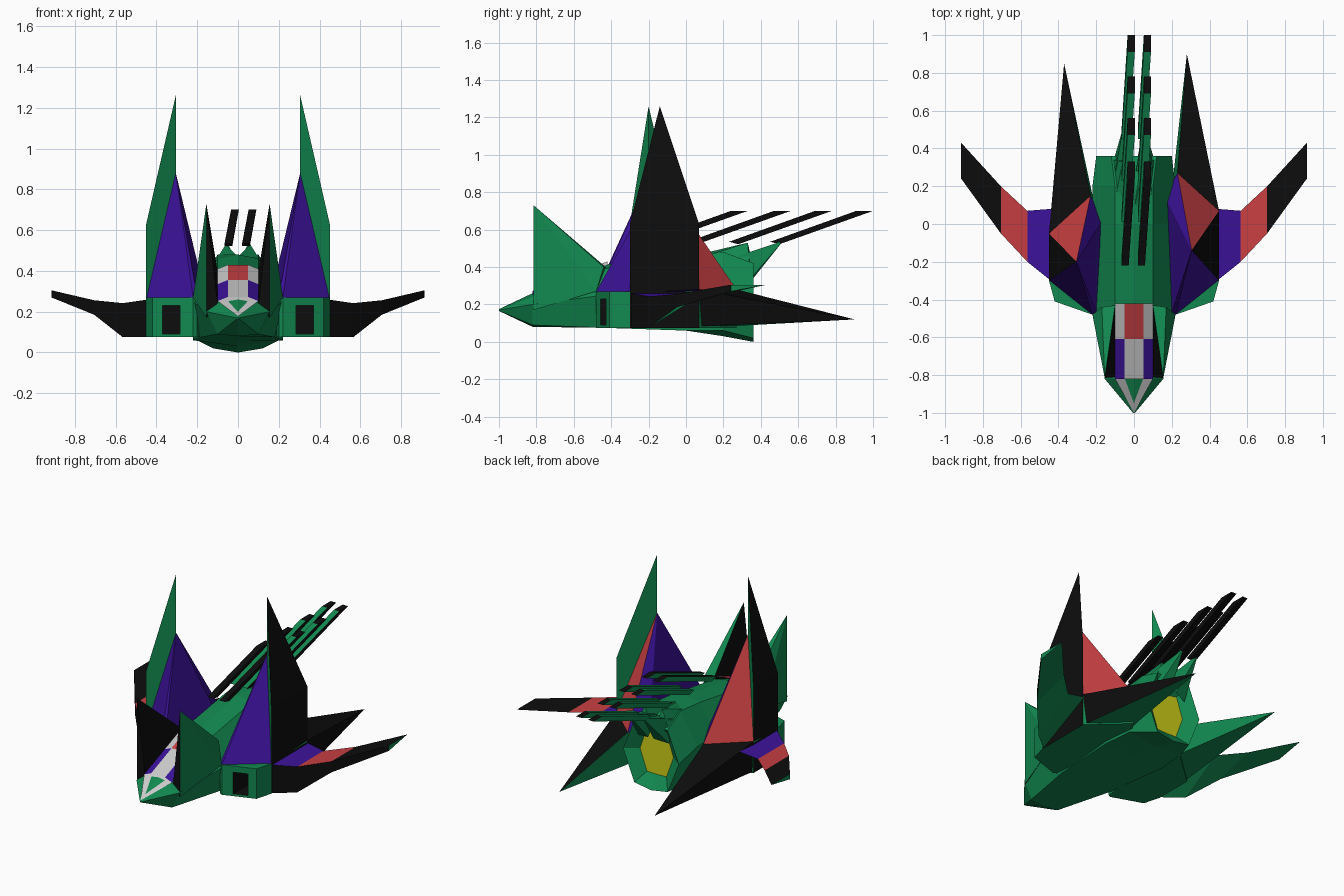
import bpy, bmesh
from mathutils import Vector

if "Cube" in bpy.data.objects:
    bpy.data.objects.remove(bpy.data.objects["Cube"])

COLOURS = {
    "green": (0.006, 0.25, 0.08, 1), "black": (0.004, 0.004, 0.004, 1),
    "purple": (0.045, 0.006, 0.32, 1), "red": (0.58, 0.05, 0.055, 1),
    "yellow": (0.62, 0.62, 0.01, 1)}
NAMES = list(COLOURS)
MATS = []
for n, c in COLOURS.items():
    m = bpy.data.materials.new(n)
    m.diffuse_color = c
    m.use_nodes = True
    m.node_tree.nodes["Principled BSDF"].inputs["Base Color"].default_value = m.diffuse_color
    MATS.append(m)


def finish(bm, name, colour=None):
    """Write a bmesh to an object, colouring each face with colour(normal, centre)."""
    bm.normal_update()
    if colour:
        for f in bm.faces:
            f.material_index = NAMES.index(colour(f.normal, f.calc_center_median()))
    me = bpy.data.meshes.new(name)
    bm.to_mesh(me)
    bm.free()
    if colour:
        for m in MATS:
            me.materials.append(m)
    ob = bpy.data.objects.new(name, me)
    bpy.context.collection.objects.link(ob)
    return ob


def solid(name, pts, colour):
    """Convex faceted solid around a few corner points."""
    bm = bmesh.new()
    for p in pts:
        bm.verts.new(p)
    bmesh.ops.convex_hull(bm, input=bm.verts[:])
    bmesh.ops.dissolve_limit(bm, angle_limit=0.02, verts=bm.verts[:], edges=bm.edges[:])
    bmesh.ops.recalc_face_normals(bm, faces=bm.faces[:])
    return finish(bm, name, colour)


def loft(rings, closed=True):
    """Skin between rows of points."""
    bm = bmesh.new()
    rows = [[bm.verts.new(p) for p in r] for r in rings]
    n = len(rows[0])
    for a, b in zip(rows, rows[1:]):
        for i in range(n if closed else n - 1):
            j = (i + 1) % n
            bm.faces.new((a[i], a[j], b[j], b[i]))
    if closed:
        bm.faces.new(rows[0])
        bm.faces.new(rows[-1])
        bmesh.ops.recalc_face_normals(bm, faces=bm.faces[:])
    return bm


# Fuselage: half sections (bottom centre, bilge, side, shoulder, spine)
sections = [
    (-1.00, [(0, .165), (.004, .166), (.005, .17), (.003, .174), (0, .175)]),
    (-0.82, [(0, .08), (.10, .09), (.155, .20), (.09, .245), (0, .26)]),
    (-0.44, [(0, .075), (.18, .075), (.22, .25), (.10, .39), (0, .41)]),
    (0.00, [(0, .06), (.22, .06), (.22, .28), (.10, .46), (0, .48)]),
    (0.20, [(0, .03), (.20, .06), (.22, .28), (.10, .48), (0, .47)]),
    (0.36, [(0, 0), (.12, .02), (.20, .22), (.12, .42), (0, .42)])]
rings = []
for y, half in sections:
    rings.append([(x, y, z) for x, z in half] + [(-x, y, z) for x, z in half[-2:0:-1]])
bm = loft(rings)
rear = max(bm.faces, key=lambda f: f.calc_center_median().y)
bmesh.ops.inset_region(bm, faces=[rear], thickness=0.08)
bmesh.ops.translate(bm, vec=(0, -0.06, 0), verts=rear.verts[:])   # engine nozzle
finish(bm, "fuselage", lambda n, c: "yellow" if n.y > .95 and c.y < .32 else "green")


# Canopy: grey shell with coloured panels
def canopy_row(y, z):
    return [(x, y, z - (.02 if abs(x) > .06 else 0)) for x in (-.1, -.05, .05, .1)]


back, mid, front = canopy_row(-.42, .43), canopy_row(-.61, .355), canopy_row(-.82, .272)
tip = [(0, -1, .178)]
for name, pts in (("canopy_left_side", [mid[0], mid[1], back[1], back[0]]),
                  ("canopy_right_side", [mid[2], mid[3], back[3], back[2]]),
                  ("canopy_centre", [front[1], front[2], mid[2], mid[1]]),
                  ("nose_cap", tip + [front[3], front[2], front[1], front[0]]),
                  ("canopy_red_top", [mid[1], mid[2], back[2], back[1]]),
                  ("canopy_left_stripe", [front[0], front[1], mid[1], mid[0]]),
                  ("canopy_right_stripe", [front[2], front[3], mid[3], mid[2]])):
    bm = bmesh.new()
    bm.faces.new([bm.verts.new(p) for p in pts])
    col = "red" if "red" in name else "purple" if "stripe" in name else None
    finish(bm, name, (lambda n, c: col) if col else None)

for s, side in ((1, "right"), (-1, "left")):
    d = 0 if s > 0 else -.12          # left pod sits a little further forward at its rear

    def P(*pts):
        return [(s * x, y, z) for x, y, z in pts]

    # Fin beside the cockpit
    solid(side + "_nose_fin",
          P((.155, -.815, .73), (.155, -.815, .17), (.22, -.48, .27), (.17, -.44, .40),
            (.10, -.43, .40), (.10, -.81, .23)),
          lambda n, c: "black" if s * n.x < -.3 or n.y < -.9 else "green")

    # Shoulder pod with intake
    plan = [(.20, -.47), (.22, -.48), (.42, -.41), (.45, -.30), (.45, .07 + d),
            (.23, .27 + d), (.15, .15 + d)]
    pod = solid(side + "_pod", P(*[(x, y, z) for x, y in plan for z in (.075, .27)]),
                lambda n, c: "black" if s * n.x > .99 else "green")
    cutter = solid(side + "_intake_cutter",
                   P(*[(x, y, z) for x in (.285, .37) for y in (-.6, -.30) for z in (.09, .23)]),
                   lambda n, c: "black")
    cutter.hide_render = True
    cutter.hide_viewport = True
    cut = pod.modifiers.new("intake", "BOOLEAN")
    cut.operation, cut.solver, cut.object = "DIFFERENCE", "EXACT", cutter

    # Pyramid on the pod
    ay = -.14 + d / 2
    solid(side + "_pyramid",
          P((.20, -.47, .27), (.22, -.48, .27), (.45, -.30, .26), (.45, .07 + d, .28),
            (.23, .27 + d, .28), (.16, .15 + d, .28), (.305, ay, .88)),
          lambda n, c: "red" if s * n.x > 0 and n.y > 0.1 else "purple")

    # Tall outer blade
    solid(side + "_tall_blade",
          P((.45, -.30, .26), (.45, -.30, .63), (.305, ay, 1.26), (.45, .07 + d, .63),
            (.45, .07 + d, .28), (.305, ay, .88)),
          lambda n, c: "black" if s * n.x > 0.1 else "green")

    # Long rear spike
    solid(side + "_rear_spike",
          P((.45, .07 + d, .28), (.23, .27 + d, .28), (.45, d, .08), (.20, .18 + d, .08),
            (.28, .90, .12) if s > 0 else (.37, .85, .12)),
          lambda n, c: "black" if n.z > -.15 and s * n.x > -.1 else "green")

    # Swept wing in three bands
    bm = loft([P((x, yl, zt), (x, yt, zt), (x, yl, zb)) for x, yl, yt, zt, zb in (
        (.44, -.30, .08, .26, .075), (.565, -.20, .07, .242, .075),
        (.705, -.05, .20, .256, .185), (.915, .24, .43, .305, .27))])

    def wing_colour(n, c):
        if n.z > .7:
            x = abs(c.x)
            return "purple" if x < .56 else "red" if x < .7 else "black"
        return "black" if n.y < -.3 else "green"
    finish(bm, side + "_wing", wing_colour)

    # Forked barrel mounts on the rear deck
    solid(side + "_upper_mount",
          P((.11, .08, .45), (0, .08, .47), (.12, .34, .40), (.02, .36, .40), (.06, .33, .53)),
          lambda n, c: "green")
    solid(side + "_rear_mount",
          P((.01, .28, .46), (.10, .28, .46), (.11, .33, .32), (.02, .36, .34), (.055, .52, .54)),
          lambda n, c: "green")

    # Staggered gun barrels, all leaning the same way
    x0 = .02 if s > 0 else -.066
    for i, ye in enumerate((.33, .56, .78, 1.0)):
        prof = [(ye, .70, .032), (ye - .09, .70, .032), (ye - .55, .535, 0), (ye - .5, .522, 0)]
        solid(f"{side}_barrel_{i + 1}",
              [(x0 + lean + w, y, z) for y, z, lean in prof for w in (0, .038)],
              lambda n, c: "green" if n.x < -.5 or (i and n.z > .5 and n.y < -.1) else "black")
